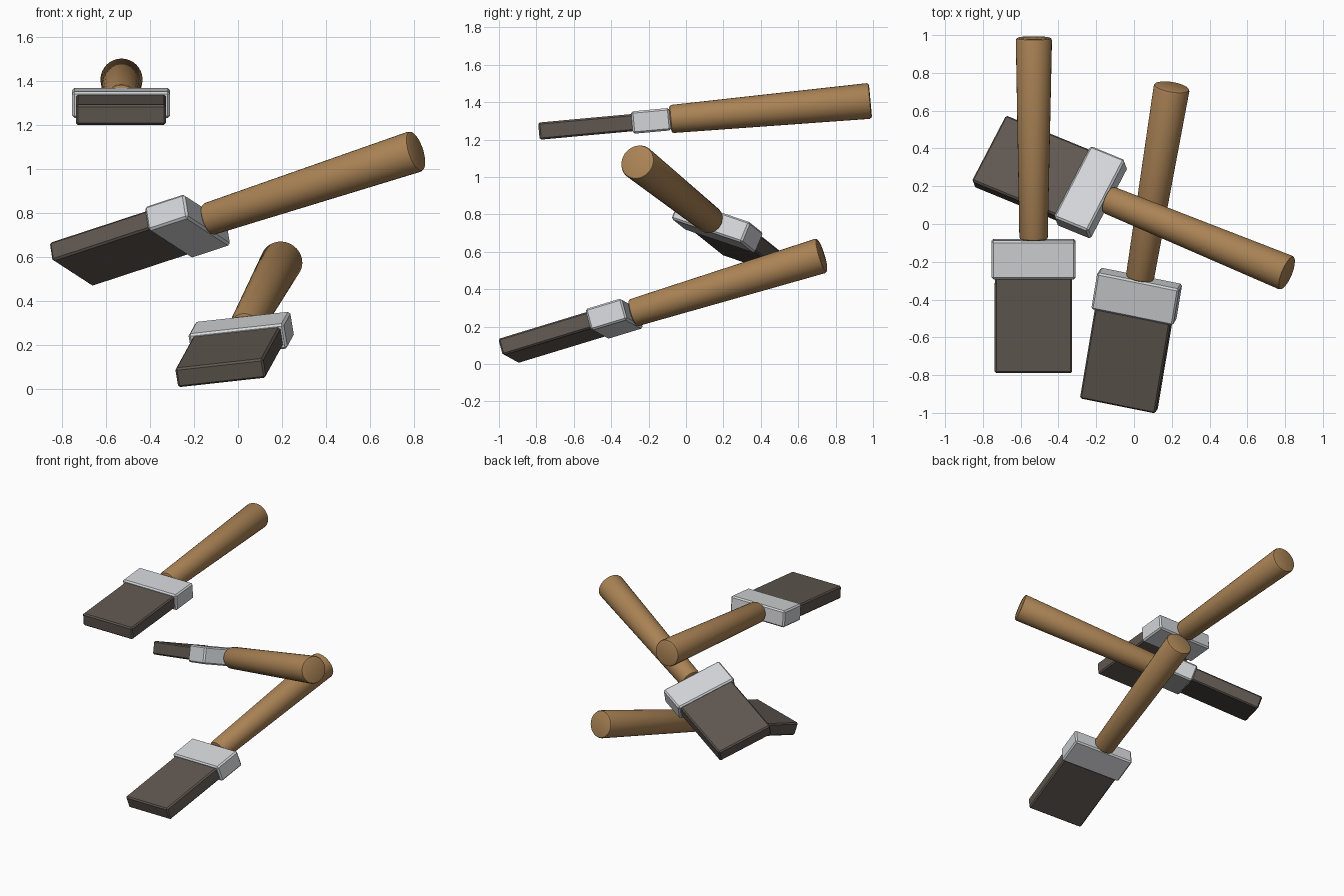
import bpy, bmesh, math
from mathutils import Matrix, Vector

if "Cube" in bpy.data.objects:
    bpy.data.objects.remove(bpy.data.objects["Cube"], do_unlink=True)


def material(name, rgb):
    mat = bpy.data.materials.new(name)
    mat.use_nodes = True
    mat.diffuse_color = (*rgb, 1)
    mat.node_tree.nodes["Principled BSDF"].inputs["Base Color"].default_value = (*rgb, 1)
    return mat


WOOD = material("warm wood", (0.40, 0.225, 0.09))
METAL = material("pale metal", (0.65, 0.66, 0.68))
BRISTLE = material("dark bristle", (0.115, 0.095, 0.08))

# Lengths along the brush, measured from the bristle tip
FERRULE_START, HANDLE_START, LENGTH = 0.50, 0.705, 1.78


def finish(bm, name, mat, frame):
    bm.transform(frame)
    bmesh.ops.recalc_face_normals(bm, faces=bm.faces[:])
    mesh = bpy.data.meshes.new(name)
    bm.to_mesh(mesh)
    bm.free()
    mesh.materials.append(mat)
    mesh.shade_smooth()
    mesh.set_sharp_from_angle(angle=math.radians(25))
    bpy.context.collection.objects.link(bpy.data.objects.new(name, mesh))


def block(name, mat, frame, width, thick, start, end, bevel):
    bm = bmesh.new()
    bmesh.ops.create_cube(bm, size=1, matrix=Matrix.Translation((0, 0, (start + end) / 2))
                          @ Matrix.Diagonal((width, thick, end - start, 1)))
    bmesh.ops.bevel(bm, geom=bm.edges[:], offset=bevel, segments=1, affect='EDGES')
    finish(bm, name, mat, frame)


def handle(name, mat, frame):
    bm = bmesh.new()
    bmesh.ops.create_cone(bm, cap_ends=True, segments=32, radius1=0.075, radius2=0.096,
                          depth=LENGTH - HANDLE_START,
                          matrix=Matrix.Translation((0, 0, (LENGTH + HANDLE_START) / 2)))
    rims = [e for e in bm.edges if e.calc_face_angle() > 1]
    bmesh.ops.bevel(bm, geom=rims, offset=0.014, segments=2, profile=0.5, affect='EDGES')
    finish(bm, name, mat, frame)


def brush(label, tip, end, across):
    # Local frame: x across the bristles, y through the thickness, z toward the handle end
    tip, end = Vector(tip), Vector(end)
    axis = (end - tip).normalized()
    wide = Vector(across)
    wide = (wide - axis * wide.dot(axis)).normalized()
    origin = (tip + end) / 2 - axis * LENGTH / 2
    frame = Matrix((wide, axis.cross(wide), axis)).transposed().to_4x4()
    frame.translation = origin
    block(label + "_bristles", BRISTLE, frame, 0.41, 0.092, 0, FERRULE_START + 0.02, 0.009)
    block(label + "_ferrule", METAL, frame, 0.445, 0.12, FERRULE_START, HANDLE_START, 0.01)
    handle(label + "_handle", WOOD, frame)


brush("upper_brush", (-0.533, -0.785, 1.245), (-0.53, 0.985, 1.407), (1, 0, 0))
brush("middle_brush", (-0.76, 0.385, 0.565), (0.81, -0.26, 1.08), (0.19, 0.345, -0.115))
brush("lower_brush", (-0.08, -0.95, 0.07), (0.2, 0.725, 0.58), (0.405, -0.08, 0.045))
